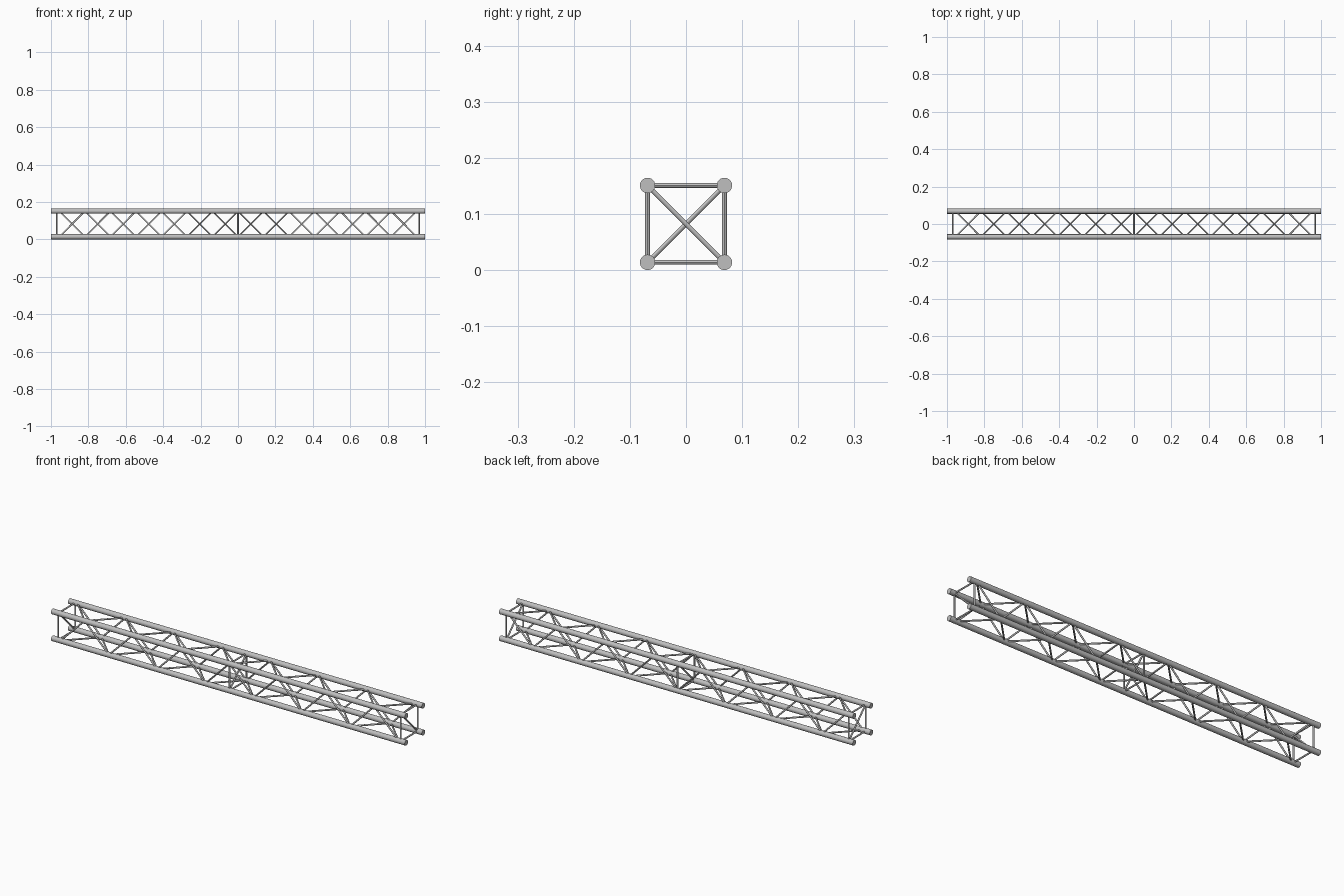
import bpy
from mathutils import Vector

if "Cube" in bpy.data.objects:
    bpy.data.objects.remove(bpy.data.objects["Cube"])

HALF = 0.0685          # half spacing of the main tubes
R_TUBE = 0.0137
R_BRACE = 0.0042
ZC = HALF + R_TUBE     # height of the truss axis
END = 0.968            # end frame position
NODE = 0.955           # first lattice node
SEG = 14               # lattice bays

metal = bpy.data.materials.new("light_grey_metal")
metal.diffuse_color = (0.52, 0.52, 0.52, 1)
metal.use_nodes = True
metal.node_tree.nodes["Principled BSDF"].inputs["Base Color"].default_value = metal.diffuse_color


def rod(name, a, b, radius, sides):
    """Round rod between two points."""
    a, b = Vector(a), Vector(b)
    d = b - a
    bpy.ops.mesh.primitive_cylinder_add(vertices=sides, radius=radius,
                                        depth=d.length, location=(a + b) / 2)
    ob = bpy.context.object
    ob.rotation_mode = 'QUATERNION'
    ob.rotation_quaternion = d.to_track_quat('Z', 'Y')
    ob.name = name
    ob.data.materials.append(metal)
    bpy.ops.object.shade_smooth_by_angle()
    return ob


def corner(x, sy, sz):
    return (x, sy * HALF, ZC + sz * HALF)


# Main tubes
for sy in (-1, 1):
    for sz in (-1, 1):
        rod("main_tube", corner(-1, sy, sz), corner(1, sy, sz), R_TUBE, 32)

# Square frames at both ends and the middle, each with one cross brace
for x, slope in ((-END, 1), (0, -1), (END, 1)):
    for s in (-1, 1):
        rod("frame_post", corner(x, s, -1), corner(x, s, 1), R_BRACE, 12)
        rod("frame_bar", corner(x, -1, s), corner(x, 1, s), R_BRACE, 12)
    rod("frame_diagonal", corner(x, -1, slope), corner(x, 1, -slope), R_BRACE, 12)

# Zigzag lattice; opposite sides run in opposite phase
step = 2 * NODE / SEG
for i in range(SEG):
    x0, x1 = -NODE + i * step, -NODE + (i + 1) * step
    p = 1 if i % 2 == 0 else -1
    for s in (-1, 1):
        rod("side_lattice", corner(x0, s, s * p), corner(x1, s, -s * p), R_BRACE, 12)
        rod("level_lattice", corner(x0, s * p, s), corner(x1, -s * p, s), R_BRACE, 12)
